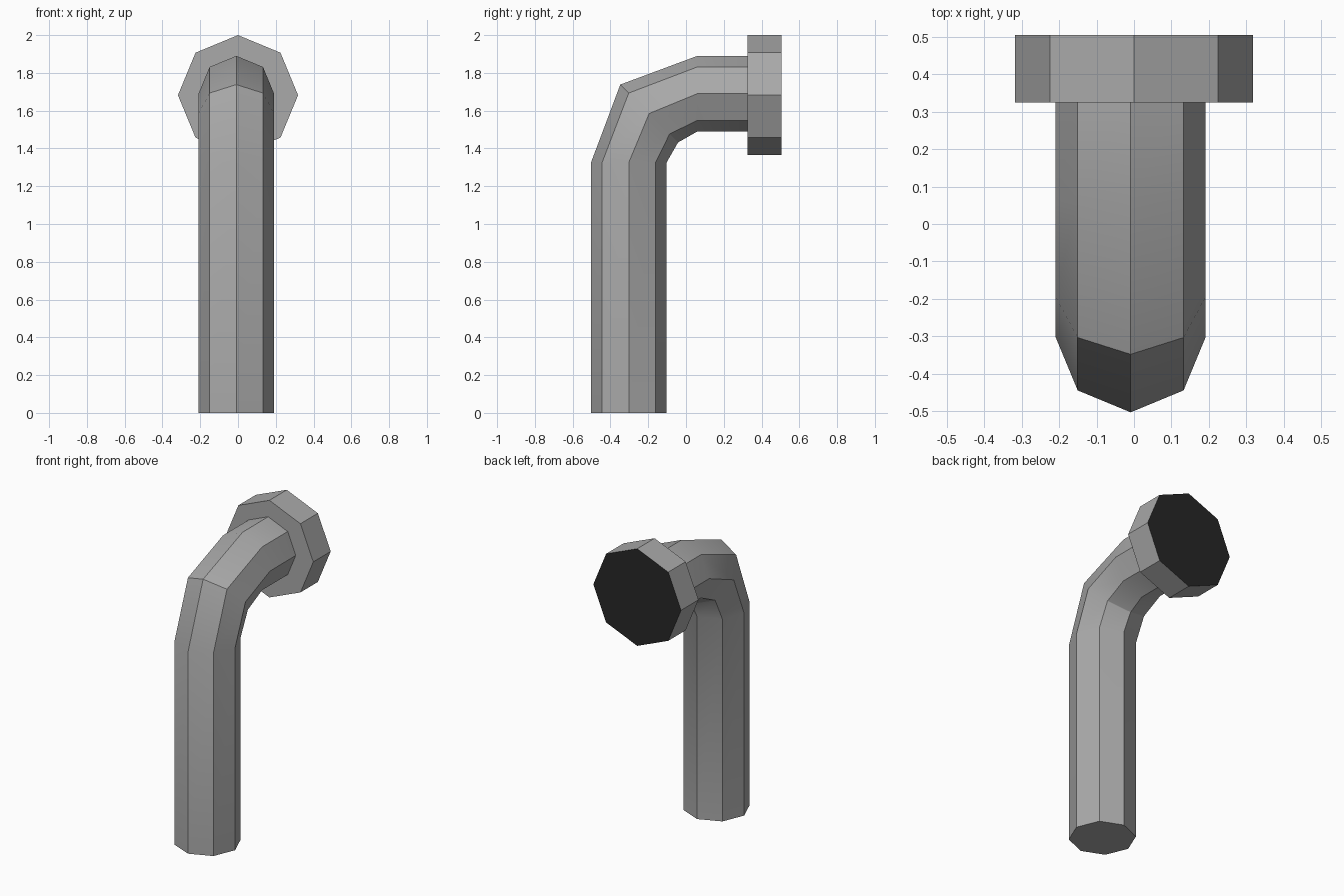
import bpy, bmesh, math
from mathutils import Vector

cube = bpy.data.objects.get("Cube")
if cube:
    bpy.data.objects.remove(cube, do_unlink=True)


def material(name, value):
    m = bpy.data.materials.new(name)
    m.use_nodes = True
    col = (value, value, value, 1)
    m.diffuse_color = col
    m.node_tree.nodes["Principled BSDF"].inputs["Base Color"].default_value = col
    return m


grey = material("pipe grey", 0.40)
dark = material("dark opening", 0.02)


def sweep(name, rings, cx, radius, mats):
    """Octagonal tube in the yz plane; each ring is (y, z, tilt in degrees, in-plane stretch)."""
    bm = bmesh.new()
    loops = []
    for y, z, tilt, stretch in rings:
        t = math.radians(tilt)
        out = Vector((0, -math.cos(t), math.sin(t)))  # outer side of the bend
        loop = []
        for i in range(8):
            a = math.tau * i / 8
            p = Vector((cx, y, z)) + out * (radius * stretch * math.cos(a))
            p.x += radius * math.sin(a)
            loop.append(bm.verts.new(p))
        loops.append(loop)
    for a, b in zip(loops, loops[1:]):
        for i in range(8):
            j = (i + 1) % 8
            bm.faces.new((a[i], a[j], b[j], b[i]))
    bm.faces.new(loops[0][::-1])
    bm.faces.new(loops[-1])
    bmesh.ops.recalc_face_normals(bm, faces=bm.faces)
    me = bpy.data.meshes.new(name)
    bm.to_mesh(me)
    bm.free()
    for m in mats:
        me.materials.append(m)
    ob = bpy.data.objects.new(name, me)
    bpy.context.collection.objects.link(ob)
    bpy.ops.object.select_all(action='DESELECT')
    ob.select_set(True)
    bpy.context.view_layer.objects.active = ob
    bpy.ops.object.shade_smooth_by_angle(angle=math.radians(30))
    return ob


# Bent pipe: upright run, mitred elbow, short level run into the flange
mitre = 1 / math.cos(math.radians(22.5))
sweep("bent_pipe", [
    (-0.303, 0.0, 0, 1),
    (-0.303, 1.325, 0, 1),
    (-0.195, 1.585, 45, mitre),
    (0.06, 1.69, 90, 1),
    (0.34, 1.69, 90, 1),
], -0.009, 0.2, [grey])

# Flange with a dark rear face
flange = sweep("end_flange", [(0.325, 1.682, 90, 1), (0.505, 1.682, 90, 1)],
               0.0, 0.318, [grey, dark])
for f in flange.data.polygons:
    if f.normal.y > 0.9:
        f.material_index = 1
